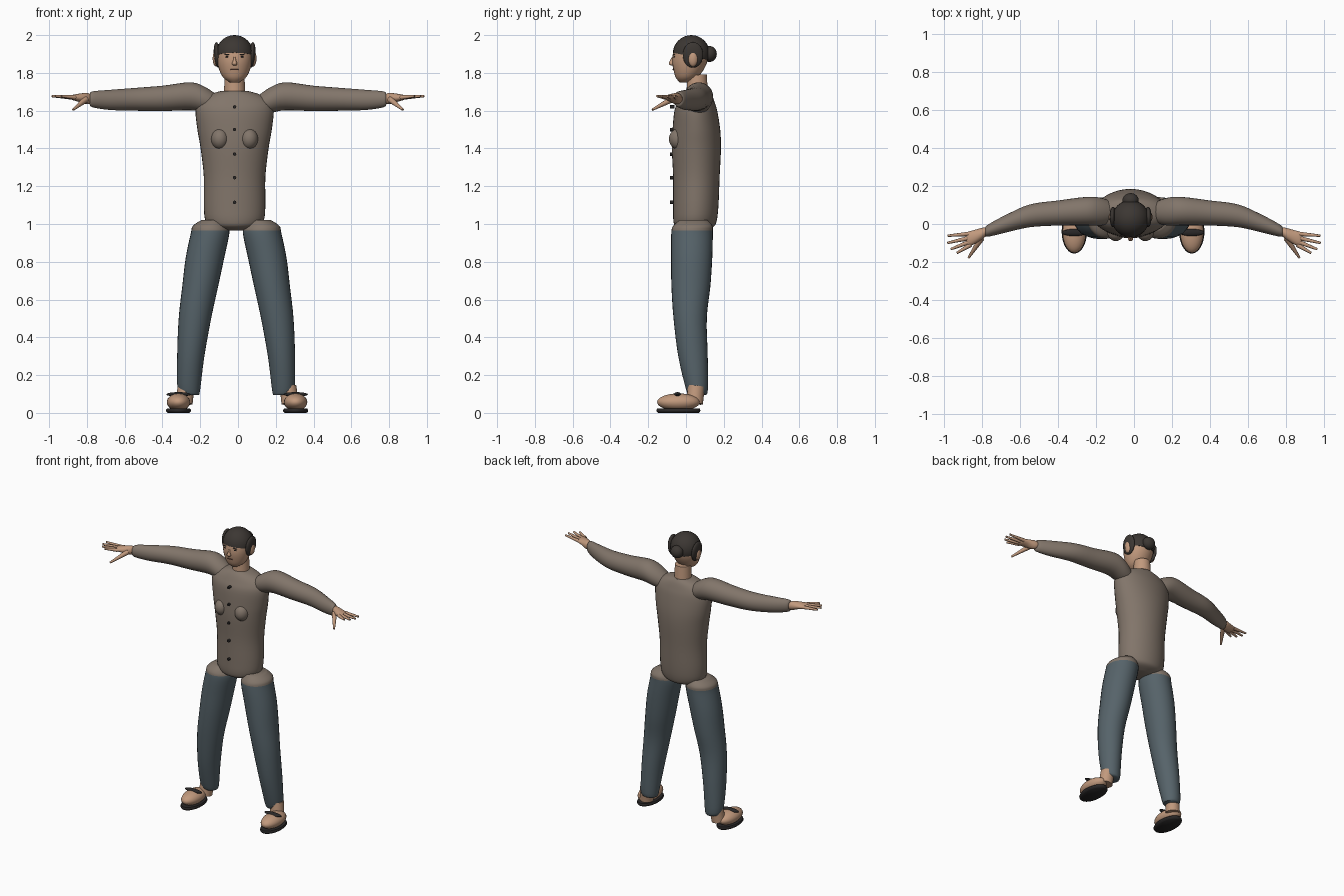
import bpy, bmesh, math
from mathutils import Vector, Matrix

if "Cube" in bpy.data.objects:
    bpy.data.objects.remove(bpy.data.objects["Cube"])


def material(name, r, g, b):
    m = bpy.data.materials.new(name)
    m.diffuse_color = (r, g, b, 1)
    m.use_nodes = True
    m.node_tree.nodes["Principled BSDF"].inputs["Base Color"].default_value = m.diffuse_color
    return m


COAT = material("taupe_cloth", 0.222, 0.178, 0.144)
JEANS = material("blue_grey_denim", 0.093, 0.125, 0.143)
SKIN = material("skin", 0.533, 0.319, 0.205)
HAIR = material("dark_hair", 0.045, 0.038, 0.033)
DARK = material("black_leather", 0.022, 0.02, 0.02)
LIPS = material("lip_brown", 0.16, 0.07, 0.05)
CX = -0.018  # body midline


def finish(name, bm, mats, rule=None):
    bmesh.ops.recalc_face_normals(bm, faces=bm.faces)
    for f in bm.faces:
        f.smooth = True
        if rule:
            f.material_index = rule(f.calc_center_median())
    me = bpy.data.meshes.new(name)
    bm.to_mesh(me)
    bm.free()
    for m in mats:
        me.materials.append(m)
    ob = bpy.data.objects.new(name, me)
    bpy.context.collection.objects.link(ob)
    bpy.ops.object.select_all(action='DESELECT')
    ob.select_set(True)
    bpy.context.view_layer.objects.active = ob
    bpy.ops.object.shade_smooth_by_angle(angle=math.radians(50))
    return ob


def spline(rings, steps=4):
    """Catmull-Rom interpolation between cross-sections."""
    p = [rings[0]] + list(rings) + [rings[-1]]
    out = []
    for i in range(1, len(p) - 2):
        for k in range(steps):
            t = k / steps
            out.append([0.5 * (2 * b + (c - a) * t + (2 * a - 5 * b + 4 * c - d) * t * t
                               + (3 * b - a - 3 * c + d) * t ** 3)
                        for a, b, c, d in zip(*p[i - 1:i + 3])])
    return out + [list(rings[-1])]


def loft(name, rings, mats, axis='z', rule=None, seg=28):
    """Skin elliptical sections (x, y, z, radius_a, radius_b) along an axis."""
    bm = bmesh.new()
    loops = []
    for x, y, z, a, b in spline(rings):
        loop = []
        for i in range(seg):
            t = math.tau * i / seg
            c, s = a * math.cos(t), b * math.sin(t)
            loop.append(bm.verts.new((x + c, y + s, z) if axis == 'z' else (x, y + c, z + s)))
        loops.append(loop)
    for l0, l1 in zip(loops, loops[1:]):
        for i in range(seg):
            j = (i + 1) % seg
            bm.faces.new((l0[i], l0[j], l1[j], l1[i]))
    bm.faces.new(loops[0])
    bm.faces.new(loops[-1])
    return finish(name, bm, mats, rule)


def ball(name, loc, radii, mat, tilt=0, cut=None):
    """Ellipsoid; cut = (point, normal) removes the side the normal faces."""
    bm = bmesh.new()
    m = Matrix.Translation(loc) @ Matrix.Rotation(tilt, 4, 'Y') @ Matrix.Diagonal((*radii, 1))
    bmesh.ops.create_uvsphere(bm, u_segments=24, v_segments=16, radius=1, matrix=m)
    if cut:
        r = bmesh.ops.bisect_plane(bm, geom=bm.verts[:] + bm.edges[:] + bm.faces[:],
                                   plane_co=cut[0], plane_no=cut[1], clear_outer=True)
        edges = [e for e in r['geom_cut'] if isinstance(e, bmesh.types.BMEdge)]
        bmesh.ops.holes_fill(bm, edges=edges)
    return finish(name, bm, [mat])


def rod(name, p0, p1, r0, r1, mat, seg=12):
    p0, p1 = Vector(p0), Vector(p1)
    d = p1 - p0
    m = Matrix.Translation((p0 + p1) / 2) @ d.to_track_quat('Z', 'Y').to_matrix().to_4x4()
    bm = bmesh.new()
    bmesh.ops.create_cone(bm, cap_ends=True, segments=seg, radius1=r0, radius2=r1,
                          depth=d.length, matrix=m)
    return finish(name, bm, [mat])


# Torso: z, half width, centre y, half depth
body = [(0.965, 0.05, 0.045, 0.05), (0.985, 0.125, 0.046, 0.1), (1.02, 0.155, 0.048, 0.115),
        (1.1, 0.163, 0.052, 0.12), (1.25, 0.163, 0.055, 0.123), (1.4, 0.18, 0.055, 0.13),
        (1.5, 0.197, 0.055, 0.126), (1.6, 0.207, 0.052, 0.113), (1.65, 0.19, 0.055, 0.095),
        (1.685, 0.135, 0.058, 0.078), (1.705, 0.068, 0.06, 0.062)]
loft("torso", [(CX, y, z, a, b) for z, a, y, b in body], [COAT], seg=36)
for i, z in enumerate((1.62, 1.5, 1.37, 1.245, 1.115)):
    rod(f"button_{i}", (CX, -0.06, z), (CX, -0.085, z), 0.009, 0.009, DARK)

# Neck and head
rod("neck", (CX, 0.06, 1.66), (CX, 0.058, 1.79), 0.058, 0.052, SKIN, 28)
skull = [(1.75, 0.025, -0.008, 0.025), (1.773, 0.058, 0.002, 0.055), (1.81, 0.079, 0.012, 0.077),
         (1.86, 0.092, 0.02, 0.093), (1.91, 0.094, 0.025, 0.093), (1.95, 0.082, 0.027, 0.082),
         (1.98, 0.05, 0.028, 0.05), (1.99, 0.01, 0.028, 0.01)]
loft("head", [(CX, y, z, a, b) for z, a, y, b in skull], [SKIN])
ball("hair_cap", (CX, 0.028, 1.9), (0.099, 0.098, 0.1), HAIR,
     cut=((CX, -0.06, 1.905), (0, -0.2, -0.98)))
ball("hair_bun", (CX, 0.125, 1.9), (0.043, 0.038, 0.042), HAIR)
loft("nose", [(CX, -0.068, 1.885, 0.005, 0.006), (CX, -0.073, 1.865, 0.008, 0.012),
              (CX, -0.075, 1.848, 0.014, 0.016), (CX, -0.07, 1.838, 0.007, 0.008)], [SKIN], seg=12)
ball("mouth", (CX, -0.066, 1.818), (0.022, 0.006, 0.004), LIPS)

for s, side in ((-1, "left"), (1, "right")):
    # Face and side hair
    ball(f"eye_{side}", (CX + s * 0.037, -0.062, 1.885), (0.012, 0.004, 0.004), DARK)
    ball(f"eyebrow_{side}", (CX + s * 0.037, -0.063, 1.898), (0.016, 0.004, 0.003), HAIR)
    ball(f"side_hair_{side}", (CX + s * 0.092, 0.037, 1.895), (0.018, 0.054, 0.068), HAIR,
         tilt=s * 0.08)
    ball(f"ear_{side}", (CX + s * 0.098, 0.037, 1.876), (0.018, 0.026, 0.042), SKIN)
    # Chest
    ball(f"chest_{side}", (CX + s * 0.078, -0.04, 1.45), (0.046, 0.05, 0.055), COAT)

    # Arm sleeve: x, y, z, radius y, radius z
    arm = [(0.10, 0.06, 1.625, 0.05, 0.05), (0.17, 0.065, 1.655, 0.072, 0.068),
           (0.25, 0.068, 1.676, 0.075, 0.074), (0.4, 0.058, 1.665, 0.066, 0.067),
           (0.55, 0.043, 1.66, 0.06, 0.06), (0.68, 0.0, 1.657, 0.046, 0.053),
           (0.77, -0.035, 1.66, 0.032, 0.042), (0.785, -0.04, 1.66, 0.02, 0.028)]
    loft(f"sleeve_{side}", [(s * x, *r) for x, *r in arm], [COAT], axis='x')

    # Hand
    palm = [(0.775, -0.038, 1.662, 0.02, 0.022), (0.8, -0.05, 1.664, 0.03, 0.03),
            (0.84, -0.068, 1.668, 0.037, 0.022), (0.875, -0.08, 1.67, 0.038, 0.014),
            (0.885, -0.083, 1.67, 0.02, 0.007)]
    loft(f"palm_{side}", [(s * x, *r) for x, *r in palm], [SKIN], axis='x', seg=16)
    tips = [(-0.052, 0.87, -0.062, 0.983), (-0.075, 0.875, -0.1, 0.985),
            (-0.095, 0.87, -0.133, 0.967), (-0.11, 0.862, -0.153, 0.935)]
    for i, (y0, x0, y1, x1) in enumerate(tips):
        rod(f"finger_{side}_{i}", (s * x0, y0, 1.67), (s * x1, y1, 1.677), 0.012, 0.006, SKIN)
    rod(f"thumb_{side}", (s * 0.805, -0.075, 1.66), (s * 0.873, -0.178, 1.605),
        0.017, 0.006, SKIN)

    # Trouser leg, with the coat hem over its top: x, y, z, radius x, radius y
    leg = [(0.242, 0.06, 0.095, 0.045, 0.045), (0.25, 0.058, 0.125, 0.06, 0.058),
           (0.24, 0.037, 0.3, 0.072, 0.078), (0.218, 0.022, 0.5, 0.086, 0.088),
           (0.19, 0.026, 0.67, 0.095, 0.103), (0.165, 0.03, 0.82, 0.102, 0.109),
           (0.138, 0.032, 0.95, 0.102, 0.11), (0.137, 0.036, 0.99, 0.092, 0.104),
           (0.125, 0.04, 1.02, 0.06, 0.075)]
    loft(f"trouser_leg_{side}", [(-0.01 + s * x, *r) for x, *r in leg], [JEANS, COAT],
         rule=lambda c: int(c.z > 0.965))

    # Shoe and foot
    fx = -0.005 + s * 0.31
    rod(f"ankle_{side}", (fx - s * 0.03, 0.045, 0.05), (fx - s * 0.04, 0.055, 0.14),
        0.045, 0.045, SKIN, 20)
    ball(f"foot_{side}", (fx, -0.04, 0.057), (0.062, 0.113, 0.046), SKIN)
    loft(f"sole_{side}", [(fx, -0.04, 0, 0.058, 0.108), (fx, -0.04, 0.01, 0.067, 0.116),
                          (fx, -0.04, 0.022, 0.062, 0.113)], [DARK])
    ball(f"strap_{side}", (fx, -0.045, 0.098), (0.065, 0.019, 0.012), DARK)
